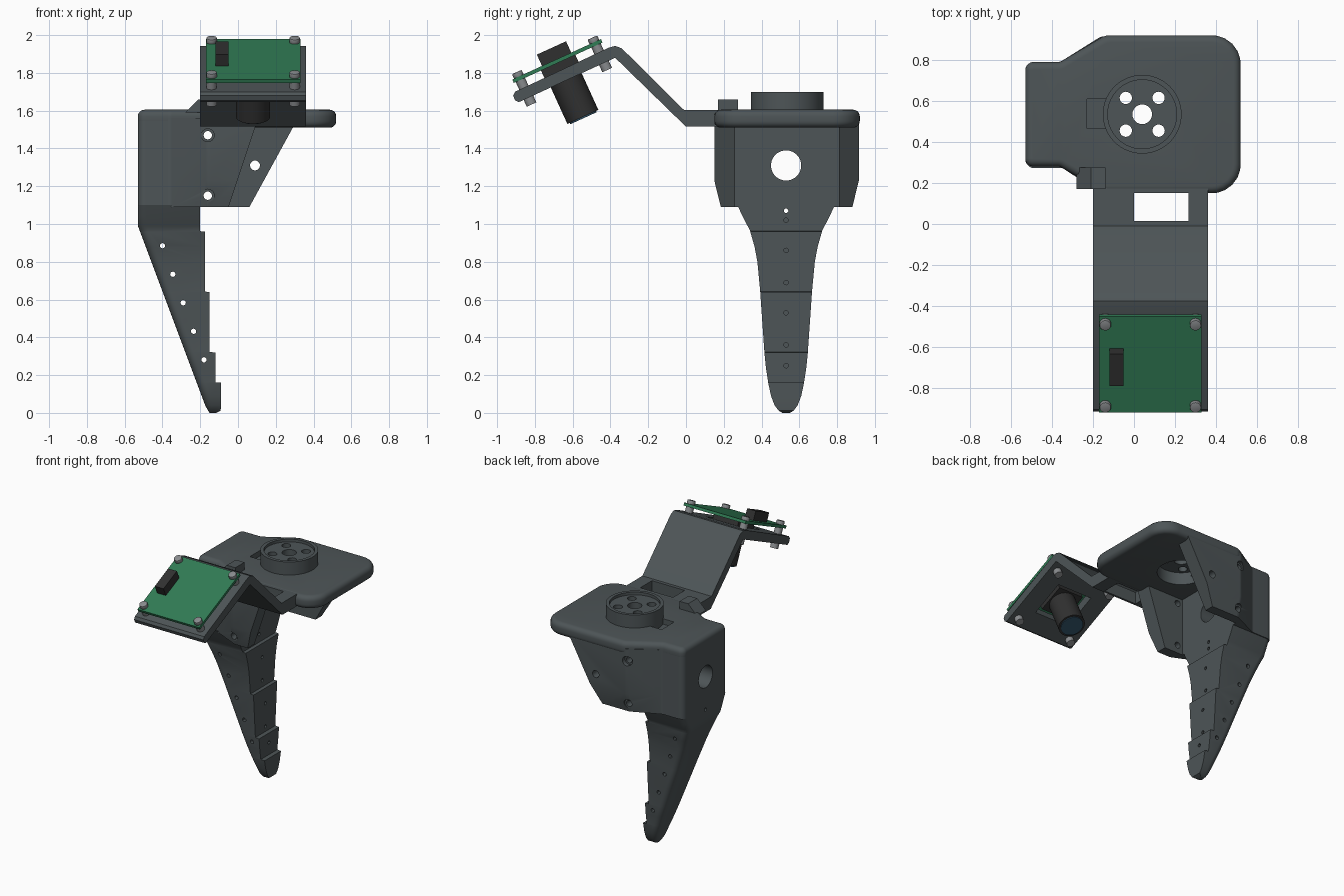
import bpy, bmesh, math
from mathutils import Matrix, Vector

if "Cube" in bpy.data.objects:
    bpy.data.objects.remove(bpy.data.objects["Cube"])


def mat(name, rgb):
    m = bpy.data.materials.new(name)
    m.diffuse_color = (*rgb, 1)
    m.use_nodes = True
    m.node_tree.nodes["Principled BSDF"].inputs["Base Color"].default_value = m.diffuse_color
    return m


SLATE = mat("slate", (0.075, 0.09, 0.095))
GREEN = mat("green", (0.03, 0.2, 0.09))
BLACK = mat("black", (0.03, 0.03, 0.03))
STEEL = mat("steel", (0.25, 0.26, 0.27))
BLUE = mat("blue_glass", (0.03, 0.08, 0.13))


def finish(name, bm, m):
    bmesh.ops.recalc_face_normals(bm, faces=bm.faces)
    me = bpy.data.meshes.new(name)
    bm.to_mesh(me)
    bm.free()
    ob = bpy.data.objects.new(name, me)
    bpy.context.collection.objects.link(ob)
    if m:
        me.materials.append(m)
    return ob


def prism(name, pts, axis, a, b, m=None, rim=0, seg=5):
    """Extrude a 2D outline along an axis from a to b, optionally rounding both rims."""
    place = {'x': lambda p, t: (t, p[0], p[1]),
             'y': lambda p, t: (p[0], t, p[1]),
             'z': lambda p, t: (p[0], p[1], t)}[axis]
    bm = bmesh.new()
    lo = [bm.verts.new(place(p, a)) for p in pts]
    hi = [bm.verts.new(place(p, b)) for p in pts]
    caps = [bm.faces.new(lo), bm.faces.new(hi)]
    for i in range(len(pts)):
        j = (i + 1) % len(pts)
        bm.faces.new((lo[i], lo[j], hi[j], hi[i]))
    bmesh.ops.recalc_face_normals(bm, faces=bm.faces)
    if rim:
        edges = list({e for f in caps for e in f.edges})
        bmesh.ops.bevel(bm, geom=edges, offset=rim, segments=seg, profile=0.5, affect='EDGES')
    return finish(name, bm, m)


def circle(u, v, r, n=32):
    return [(u + r * math.cos(2 * math.pi * i / n), v + r * math.sin(2 * math.pi * i / n)) for i in range(n)]


def rect(u0, u1, v0, v1):
    return [(u0, v0), (u1, v0), (u1, v1), (u0, v1)]


def rounded(corners, n=6):
    """Round each (u, v, radius) corner of an outline."""
    out = []
    for i, (u, v, r) in enumerate(corners):
        p = Vector((u, v))
        d0 = (Vector(corners[i - 1][:2]) - p).normalized()
        d1 = (Vector(corners[(i + 1) % len(corners)][:2]) - p).normalized()
        k = r / math.tan(d0.angle(d1) / 2)
        a, b = p + d0 * k, p + d1 * k
        c = p + (d0 + d1).normalized() * (r / math.sin(d0.angle(d1) / 2))
        for s in range(n + 1):
            q = a.lerp(b, s / n) - c
            out.append(tuple(c + q.normalized() * r))
    return out


def cut(ob, *cutters):
    for c in cutters:
        md = ob.modifiers.new("cut", 'BOOLEAN')
        md.operation, md.solver, md.object = 'DIFFERENCE', 'EXACT', c
        bpy.context.view_layer.objects.active = ob
        bpy.ops.object.modifier_apply(modifier=md.name)
        bpy.data.objects.remove(c)


def hole(axis, u, v, r, a, b, n=24):
    return prism("cutter", circle(u, v, r, n), axis, a, b)


HX, HY = 0.04, 0.535    # motor horn axis

# Top plate with rounded rim
plate = prism("top_plate", rounded([
    (-0.53, 0.28, 0.04), (-0.36, 0.28, 0.04), (-0.14, 0.15, 0.06), (0.52, 0.15, 0.14),
    (0.52, 0.92, 0.14), (-0.14, 0.92, 0.08), (-0.36, 0.79, 0.04), (-0.53, 0.79, 0.04)]),
    'z', 1.51, 1.605, SLATE, rim=0.035)
cut(plate, hole('z', HX, HY, 0.16, 1.4, 1.7, 40),
    prism("cutter", rect(-0.23, -0.1, 0.465, 0.61), 'z', 1.565, 1.7))

# Motor horn: rim and drilled disc
rim = prism("horn_rim", circle(HX, HY, 0.192, 64), 'z', 1.56, 1.7, SLATE)
cut(rim, hole('z', HX, HY, 0.168, 1.5, 1.8, 64))
disc = prism("horn_disc", circle(HX, HY, 0.169, 64), 'z', 1.6, 1.68, SLATE)
cut(disc, hole('z', HX, HY, 0.048, 1.5, 1.8),
    *[hole('z', HX + sx * 0.08, HY + sy * 0.08, 0.03, 1.5, 1.8) for sx in (-1, 1) for sy in (-1, 1)])

# Small wedge on top of plate
prism("plate_wedge", [(-0.28, 1.59), (-0.14, 1.59), (-0.14, 1.66), (-0.21, 1.66)], 'y', 0.17, 0.275, SLATE)

# Motor housing: flared block with tapered foot
outline = rounded([(-0.53, 0.28, 0.04), (-0.36, 0.28, 0.04), (-0.16, 0.15, 0.05), (0.36, 0.15, 0.01),
                   (0.36, 0.915, 0.01), (-0.16, 0.915, 0.05), (-0.36, 0.79, 0.04), (-0.53, 0.79, 0.04)])
bm = bmesh.new()
rings = []
for z, s in ((1.09, 0.91), (1.23, 1), (1.56, 1)):
    rings.append([bm.verts.new((x, HY + (y - HY) * (s if x > -0.35 else 1), z)) for x, y in outline])
for r0, r1 in zip(rings, rings[1:]):
    for i in range(len(r0)):
        j = (i + 1) % len(r0)
        bm.faces.new((r0[i], r0[j], r1[j], r1[i]))
bm.faces.new(rings[0])
bm.faces.new(rings[-1])
housing = finish("motor_housing", bm, SLATE)
cut(housing,
    prism("cutter", rect(0.26, 0.81, 1.0, 1.7), 'x', -0.2, 0.6),
    prism("cutter", [(-0.08, 1.0), (0.14, 1.66), (0.8, 1.66), (0.8, 1.0)], 'y', 0.0, HY),
    prism("cutter", [(0.011, 1.0), (0.345, 1.61), (0.8, 1.61), (0.8, 1.0)], 'y', HY, 1.1),
    hole('x', 0.53, 1.31, 0.08, -0.7, 0.0, 40),
    hole('y', 0.09, 1.31, 0.026, 0.7, 1.1),
    *[hole('y', -0.16, z, r, a, b) for z in (1.15, 1.47)
      for r, a, b in ((0.022, 0.0, 0.4), (0.034, 0.0, 0.18), (0.022, 0.7, 1.1), (0.034, 0.885, 1.1))])

# Finger: lofted sections (z, front x, half width) with stepped front and rounded back
sections = [(0.0, -0.115, 0.02), (0.012, -0.092, 0.04), (0.04, -0.09, 0.061), (0.09, -0.09, 0.08),
            (0.16, -0.09, 0.095), (0.162, -0.12, 0.095), (0.24, -0.12, 0.107), (0.32, -0.12, 0.115),
            (0.322, -0.15, 0.115), (0.48, -0.15, 0.126), (0.64, -0.15, 0.137), (0.642, -0.175, 0.137),
            (0.8, -0.175, 0.152), (0.88, -0.175, 0.167), (0.96, -0.175, 0.19), (0.962, -0.2, 0.19),
            (0.99, -0.2, 0.204), (1.04, -0.2, 0.23), (1.1, -0.2, 0.258)]
bm = bmesh.new()
prev = None
for z, xf, h in sections:
    xb = -0.53 if z >= 0.99 else -0.17 - 0.36 * (z - 0.03) / 0.96
    if z < 0.03:
        xb = -0.15 - 0.7 * z
    r = min(0.045, h * 0.6, (xf - xb) * 0.7)
    half = [(xf, h)] + [(xb + r - r * math.sin(t * math.pi / 10), h - r + r * math.cos(t * math.pi / 10))
                        for t in range(6)]
    ring = [bm.verts.new((x, 0.53 + y, z)) for x, y in half + [(x, -y) for x, y in reversed(half)]]
    if prev:
        for i in range(len(ring)):
            j = (i + 1) % len(ring)
            bm.faces.new((prev[i], prev[j], ring[j], ring[i]))
    else:
        bm.faces.new(ring)
    prev = ring
bm.faces.new(prev)
finger = finish("finger", bm, SLATE)
cut(finger, hole('x', 0.53, 1.07, 0.012, -0.7, 0.1, 12),
    *[hole('y', -0.4 + 0.055 * i, 0.885 - 0.151 * i, 0.014, 0.1, 1.0, 12) for i in range(5)],
    *[hole('x', 0.53, z, 0.012, -0.2 + d, 0.1, 12)
      for z, d in ((1.02, -0.05), (0.86, -0.03), (0.69, -0.03), (0.53, 0), (0.36, 0), (0.25, 0.05))])

# Camera arm: bent strip with window and lens opening
CAM = Matrix.Translation((0.08, -0.685, 1.872)) @ Matrix.Rotation(math.radians(24.5), 4, 'X')
arm = prism("camera_arm", [(0.2, 1.515), (0, 1.515), (-0.375, 1.88), (-0.885, 1.645), (-0.905, 1.655),
                           (-0.915, 1.68), (-0.905, 1.7), (-0.41, 1.933), (-0.375, 1.943), (-0.34, 1.93),
                           (-0.01, 1.603), (0.2, 1.603)], 'x', -0.2, 0.36, SLATE)
lens_cut = prism("cutter", rect(-0.14, 0.14, -0.13, 0.13), 'z', -0.16, -0.03)
lens_cut.matrix_world = CAM
cut(arm, prism("cutter", rect(0.0, 0.265, 0.015, 0.15), 'z', 1.4, 1.7), lens_cut)

# Camera module, built flat then tilted onto the arm
module = [
    prism("circuit_board", rect(-0.25, 0.25, -0.258, 0.258), 'z', -0.02, 0, GREEN),
    prism("connector", rect(-0.2, -0.13, -0.085, 0.085), 'z', -0.005, 0.066, BLACK),
    prism("lens_holder", rect(-0.1, 0.1, -0.1, 0.1), 'z', -0.1, -0.015, BLACK),
    prism("lens_barrel", circle(0, 0, 0.09, 48), 'z', -0.335, -0.05, BLACK),
    prism("lens_glass", circle(0, 0, 0.076, 48), 'z', -0.343, -0.3, BLUE)]
for x in (-0.22, 0.22):
    for y in (-0.22, 0.22):
        module += [prism("standoff", circle(x, y, 0.027, 20), 'z', -0.08, -0.015, STEEL),
                   prism("screw_head", circle(x, y, 0.028, 20), 'z', -0.005, 0.026, STEEL, rim=0.005, seg=2),
                   prism("screw_nut", circle(x, y, 0.028, 20), 'z', -0.163, -0.12, STEEL)]
for ob in module:
    ob.matrix_world = CAM

# Smooth shading with sharp edges kept
bpy.ops.object.select_all(action='SELECT')
bpy.context.view_layer.objects.active = plate
bpy.ops.object.shade_smooth_by_angle(angle=math.radians(30))
